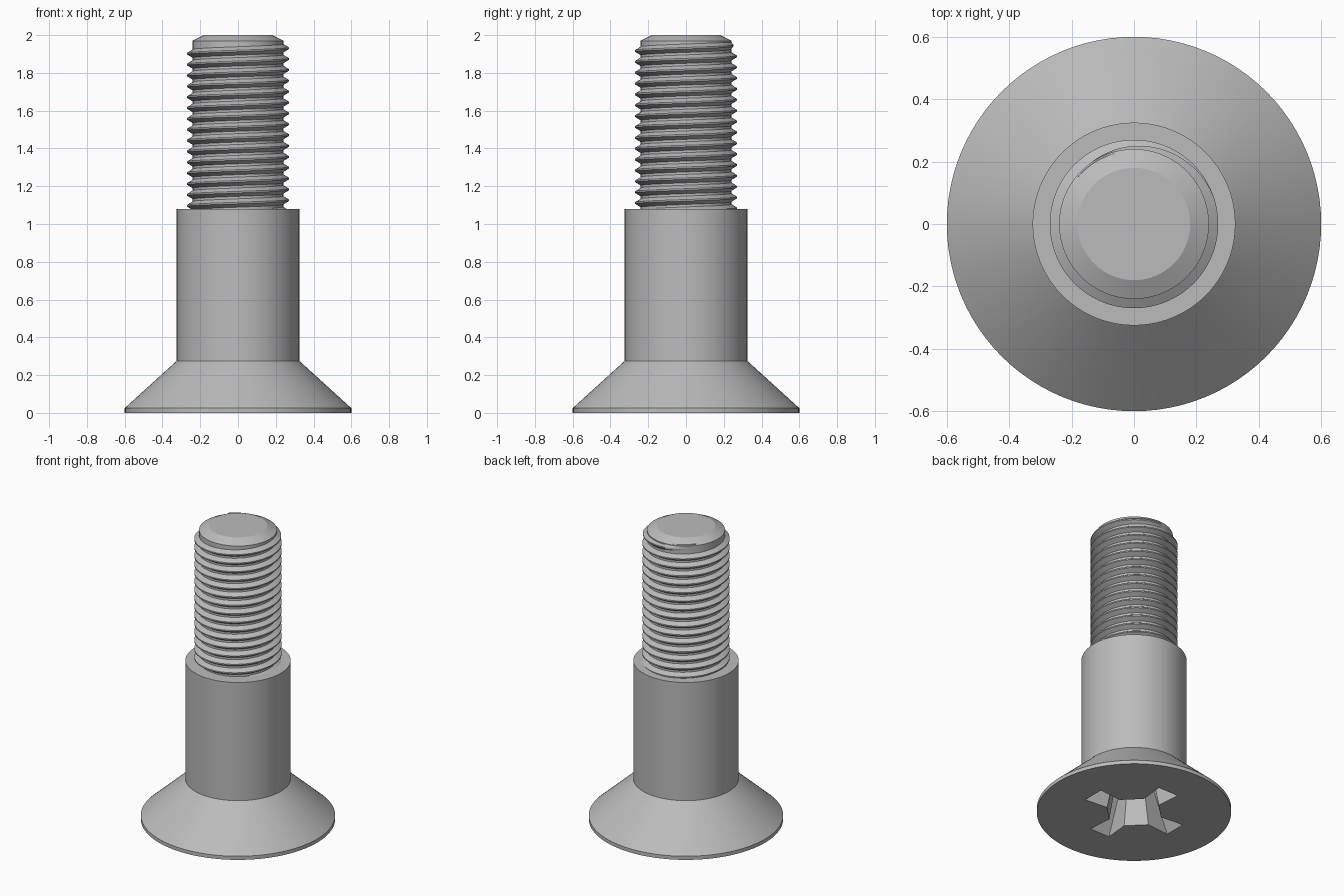
import bpy, bmesh
from math import cos, sin, tau, radians

cube = bpy.data.objects.get("Cube")
if cube:
    bpy.data.objects.remove(cube)

steel = bpy.data.materials.new("plain_steel")
steel.use_nodes = True
steel.diffuse_color = (0.5, 0.5, 0.5, 1)
steel.node_tree.nodes["Principled BSDF"].inputs["Base Color"].default_value = (0.5, 0.5, 0.5, 1)


def finish(name, bm):
    """Turn a bmesh into a smooth-shaded steel object with sharp edges kept."""
    bmesh.ops.recalc_face_normals(bm, faces=bm.faces)
    mesh = bpy.data.meshes.new(name)
    bm.to_mesh(mesh)
    bm.free()
    mesh.materials.append(steel)
    obj = bpy.data.objects.new(name, mesh)
    bpy.context.collection.objects.link(obj)
    return obj


def smooth(obj):
    bpy.ops.object.select_all(action="DESELECT")
    obj.select_set(True)
    bpy.context.view_layer.objects.active = obj
    bpy.ops.object.shade_smooth_by_angle(angle=radians(25))


def loft(bm, rings):
    """Skin closed rings of points and cap both ends."""
    loops = [[bm.verts.new(p) for p in ring] for ring in rings]
    for a, b in zip(loops, loops[1:]):
        for i in range(len(a)):
            j = (i + 1) % len(a)
            bm.faces.new((a[i], a[j], b[j], b[i]))
    bm.faces.new(loops[0])
    bm.faces.new(loops[-1])


def circle(r, z, n=96):
    return [(r * cos(tau * i / n), r * sin(tau * i / n), z) for i in range(n)]


def cross(tip, half, inner, z):
    """Outline of a four-armed driver recess."""
    arm = [(inner, -half), (tip, -half * 1.25), (tip, half * 1.25), (inner, half)]
    points = []
    for k in range(4):
        c, s = round(cos(tau * k / 4)), round(sin(tau * k / 4))
        points += [(x * c - y * s, x * s + y * c, z) for x, y in arm]
    return points


# Countersunk head, shoulder and chamfered threaded core in one turned body
profile = [(0.6, 0), (0.6, 0.025), (0.325, 0.275), (0.325, 1.08),
           (0.24, 1.08), (0.24, 1.97), (0.18, 2.0)]
bm = bmesh.new()
loft(bm, [circle(r, z) for r, z in profile])
body = finish("screw_body", bm)

# Tapered cross recess cut into the head
bm = bmesh.new()
slope = 0.17 / 0.35
loft(bm, [cross(0.33 + 0.02 * slope, 0.061, 0.17, -0.02), cross(0.16, 0.04, 0.1, 0.35)])
cutter = finish("recess_cutter", bm)
cutter.hide_render = True
cutter.hide_set(True)
cut = body.modifiers.new("cross_recess", "BOOLEAN")
cut.object = cutter
cut.solver = "EXACT"
bpy.context.view_layer.objects.active = body
bpy.ops.object.modifier_apply(modifier=cut.name)
bpy.data.objects.remove(cutter)
smooth(body)

# Right-hand helical thread that fades into the core at the top
pitch, turns, steps = 0.0575, 15.5, 72
end_angle, fade = radians(140), radians(120)
rings = []
for i in range(int(turns * steps) + 1):
    back = tau * (turns - i / steps)
    angle = end_angle - back
    z = 1.953 - pitch * back / tau
    f = min(1, back / fade)
    crest = 0.236 + 0.034 * f
    section = [(0.234, -0.026), (crest, -0.004), (crest, 0.004), (0.234, 0.026)]
    rings.append([(r * cos(angle), r * sin(angle), z + dz) for r, dz in section])
bm = bmesh.new()
loft(bm, rings)
smooth(finish("screw_thread", bm))
